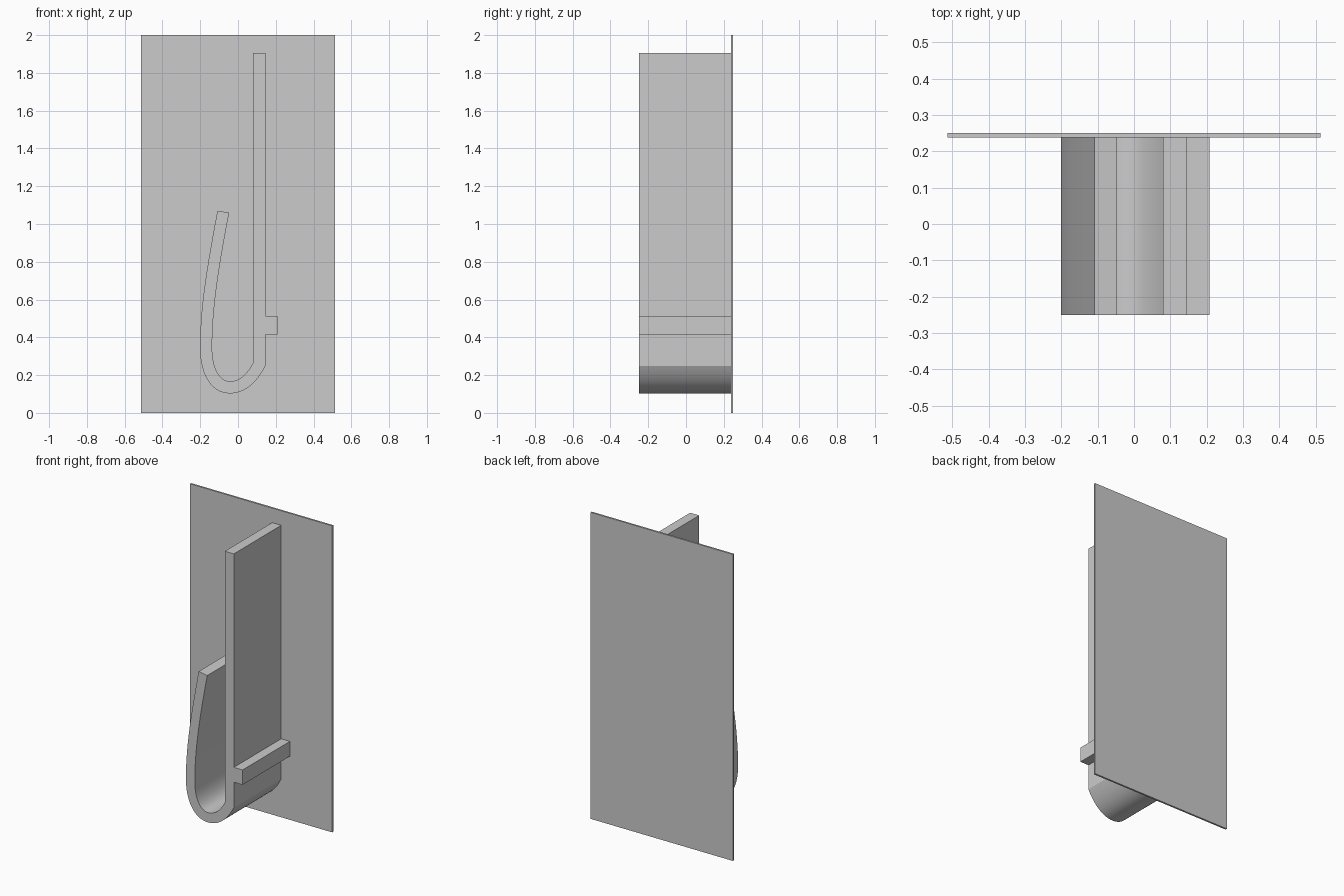
import bpy, bmesh
from mathutils import Vector
from mathutils.geometry import interpolate_bezier

if "Cube" in bpy.data.objects:
    bpy.data.objects.remove(bpy.data.objects["Cube"])


def prism(name, outline, y0, y1):
    """Extrude an XZ outline from y0 to y1."""
    bm = bmesh.new()
    face = bm.faces.new([bm.verts.new((x, y0, z)) for x, z in outline])
    ext = bmesh.ops.extrude_face_region(bm, geom=[face])
    verts = [g for g in ext["geom"] if isinstance(g, bmesh.types.BMVert)]
    bmesh.ops.translate(bm, verts=verts, vec=(0, y1 - y0, 0))
    bmesh.ops.recalc_face_normals(bm, faces=bm.faces)
    mesh = bpy.data.meshes.new(name)
    bm.to_mesh(mesh)
    bm.free()
    obj = bpy.data.objects.new(name, mesh)
    bpy.context.collection.objects.link(obj)
    return obj


def curve(*segments, steps=16):
    """Sample chained cubic segments, dropping shared end points."""
    pts = []
    for seg in segments:
        a, ha, hb, b = (Vector((x, z, 0)) for x, z in seg)
        new = [(p.x, p.y) for p in interpolate_bezier(a, ha, hb, b, steps)]
        pts += new[1:] if pts else new
    return pts


# Back plate
prism("back_plate", [(-0.513, 0), (0.513, 0), (0.513, 2), (-0.513, 2)], 0.238, 0.25)

# J-shaped clip: outer bend, then inner bend walked back
outer = curve(
    ((0.145, 0.249), (0.10, 0.16), (0.035, 0.103), (-0.042, 0.103)),
    ((-0.042, 0.103), (-0.14, 0.103), (-0.201, 0.20), (-0.201, 0.345)),
    ((-0.201, 0.345), (-0.201, 0.58), (-0.155, 0.82), (-0.109, 1.07)),
)
inner = curve(
    ((0.08, 0.265), (0.047, 0.205), (0.01, 0.167), (-0.042, 0.167)),
    ((-0.042, 0.167), (-0.10, 0.167), (-0.137, 0.24), (-0.137, 0.345)),
    ((-0.137, 0.345), (-0.137, 0.58), (-0.092, 0.82), (-0.047, 1.06)),
)
stem = [(0.08, 1.905), (0.145, 1.905)]
tab = [(0.145, 0.512), (0.208, 0.512), (0.208, 0.415), (0.145, 0.415)]
clip = prism("clip", stem + tab + outer + inner[::-1], -0.25, 0.238)

bpy.context.view_layer.objects.active = clip
clip.select_set(True)
bpy.ops.object.shade_smooth_by_angle(angle=0.4)
